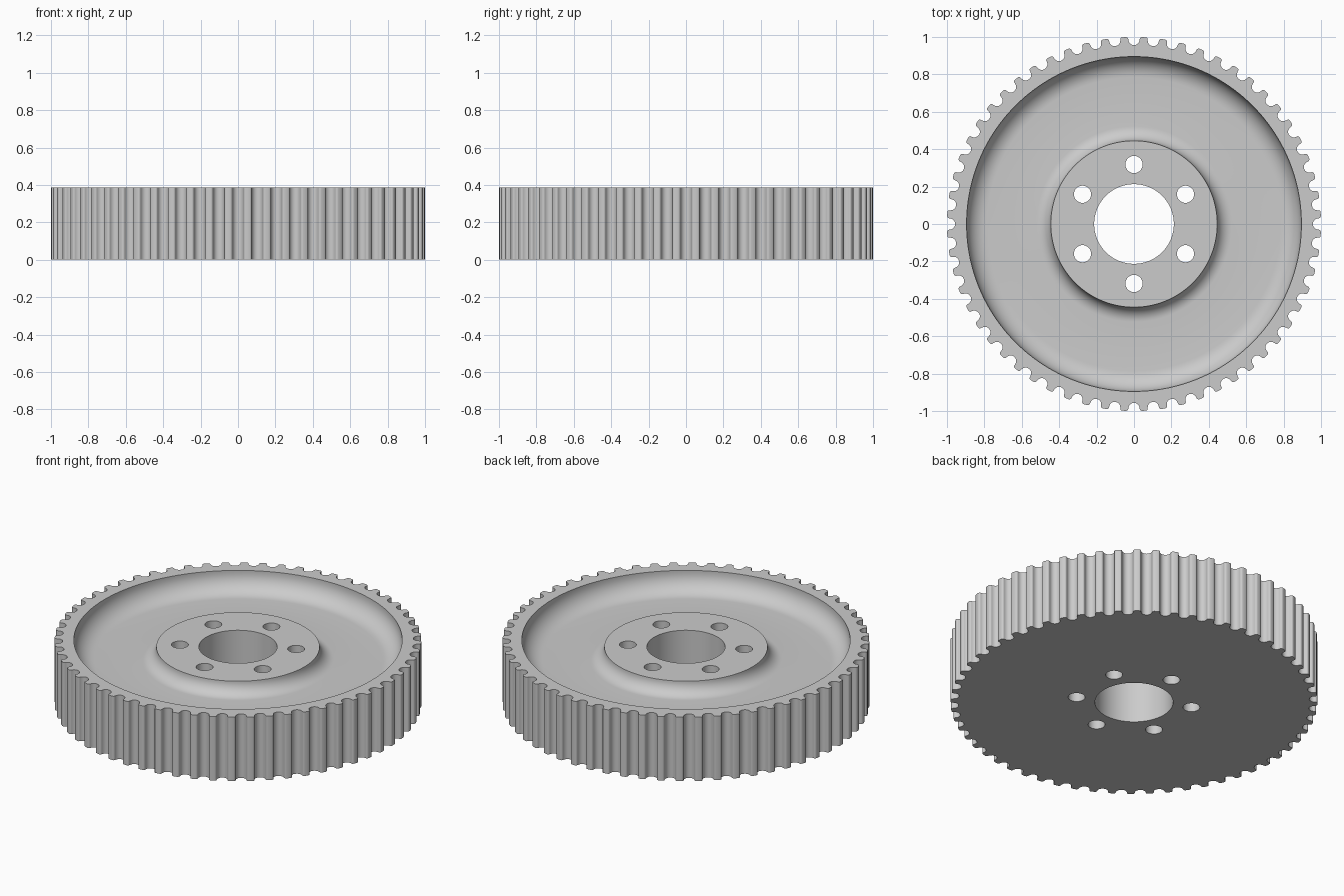
import bpy, bmesh
from math import sin, cos, pi, radians

cube = bpy.data.objects.get("Cube")
if cube:
    bpy.data.objects.remove(cube, do_unlink=True)

TEETH = 60
SEGMENTS = TEETH * 4
HEIGHT = 0.385
HUB_Z = 0.343
WEB_Z = 0.265
BORE_R, HUB_R, RIM_R = 0.213, 0.445, 0.895
HUB_FILLET, RIM_FILLET = 0.078, 0.11
BOLTS, BOLT_R, BOLT_CIRCLE_R, BOLT_SIDES = 6, 0.046, 0.318, 48

grey = bpy.data.materials.new("plain_grey")
grey.use_nodes = True
colour = (0.6, 0.6, 0.6, 1)
grey.diffuse_color = colour
grey.node_tree.nodes["Principled BSDF"].inputs["Base Color"].default_value = colour

bm = bmesh.new()


def polar_ring(points, z):
    return [bm.verts.new((r * cos(a), r * sin(a), z)) for a, r in points]


def circle(r, z):
    return polar_ring([(2 * pi * i / SEGMENTS, r) for i in range(SEGMENTS)], z)


def bridge(low, high):
    for i in range(len(low)):
        j = (i + 1) % len(low)
        bm.faces.new((low[i], low[j], high[j], high[i]))


def arc(ring, start, end):
    """Ring vertices from start to end, both included, wrapping round."""
    return [ring[i % len(ring)] for i in range(start, end + 1)]


def tooth_outline():
    """Round grooves with softly rounded tooth tips, as (angle, radius)."""
    groove, lip = 0.030, 0.012
    half = []
    for i in range(5):
        a = radians(22.5 * i)
        half.append((groove * sin(a), 0.986 - groove * cos(a)))
    for i in range(4):
        a = radians(180 - 30 * i)
        half.append((groove + lip + lip * cos(a), 1 - lip + lip * sin(a)))
    pitch = [(-t, r) for t, r in reversed(half[1:])] + half
    return [(2 * pi * k / TEETH + t / r, r) for k in range(TEETH) for t, r in pitch]


def fillet(centre_r, radius, start, end, steps=10):
    """Concave quarter round that lands on the web."""
    pts = []
    for i in range(steps + 1):
        a = radians(start + (end - start) * i / steps)
        pts.append((centre_r + radius * cos(a), WEB_Z + radius + radius * sin(a)))
    return pts


def bolt_ring(k, z):
    """Bolt hole edge, counted round from its outermost point."""
    a = pi / 2 + 2 * pi * k / BOLTS
    ring = []
    for j in range(BOLT_SIDES):
        b = a + 2 * pi * j / BOLT_SIDES
        ring.append(bm.verts.new((BOLT_CIRCLE_R * cos(a) + BOLT_R * cos(b),
                                  BOLT_CIRCLE_R * sin(a) + BOLT_R * sin(b), z)))
    return ring


def drilled_face(bore, outer, holes):
    """Flat hub face, split in half sectors that meet on the bolt holes."""
    step = SEGMENTS // (2 * BOLTS)
    half = BOLT_SIDES // 2
    for k, hole in enumerate(holes):
        mid = SEGMENTS // 4 + 2 * step * k
        after = arc(bore, mid, mid + step)
        after += arc(outer, mid, mid + step)[::-1] + arc(hole, 0, half)
        before = arc(bore, mid - step, mid) + arc(hole, half, BOLT_SIDES)
        before += arc(outer, mid - step, mid)[::-1]
        bm.faces.new(after)
        bm.faces.new(before)


def toothed_face(inner, teeth):
    """Flat annulus from a plain circle out to the teeth, one face per tooth."""
    per_tooth = len(teeth) // TEETH
    for k in range(TEETH):
        bm.faces.new(arc(inner, 4 * k - 2, 4 * k + 2)
                     + arc(teeth, per_tooth * k, per_tooth * (k + 1))[::-1])


# Dished web between the raised hub and the rim
section = [(HUB_R, HUB_Z)]
section += fillet(HUB_R + HUB_FILLET, HUB_FILLET, 180, 270)[1:]
section += fillet(RIM_R - RIM_FILLET, RIM_FILLET, 270, 360)
section.append((RIM_R, HEIGHT))
web = [circle(r, z) for r, z in section]
for inner, outer in zip(web, web[1:]):
    bridge(inner, outer)

# Toothed rim
outline = tooth_outline()
teeth_bottom, teeth_top = polar_ring(outline, 0), polar_ring(outline, HEIGHT)
bridge(teeth_bottom, teeth_top)
toothed_face(web[-1], teeth_top)

# Bore and bolt holes
bore_bottom, bore_top = circle(BORE_R, 0), circle(BORE_R, HUB_Z)
bridge(bore_bottom, bore_top)
holes_bottom = [bolt_ring(k, 0) for k in range(BOLTS)]
holes_top = [bolt_ring(k, HUB_Z) for k in range(BOLTS)]
for low, high in zip(holes_bottom, holes_top):
    bridge(low, high)

# Hub top and flat underside
drilled_face(bore_top, web[0], holes_top)
under_hub, under_rim = circle(HUB_R, 0), circle(RIM_R, 0)
drilled_face(bore_bottom, under_hub, holes_bottom)
bridge(under_hub, under_rim)
toothed_face(under_rim, teeth_bottom)

bmesh.ops.recalc_face_normals(bm, faces=bm.faces)
mesh = bpy.data.meshes.new("toothed_pulley")
bm.to_mesh(mesh)
bm.free()
mesh.materials.append(grey)
pulley = bpy.data.objects.new("toothed_pulley", mesh)
bpy.context.collection.objects.link(pulley)

bpy.ops.object.select_all(action="DESELECT")
bpy.context.view_layer.objects.active = pulley
pulley.select_set(True)
bpy.ops.object.shade_smooth_by_angle(angle=radians(35))
